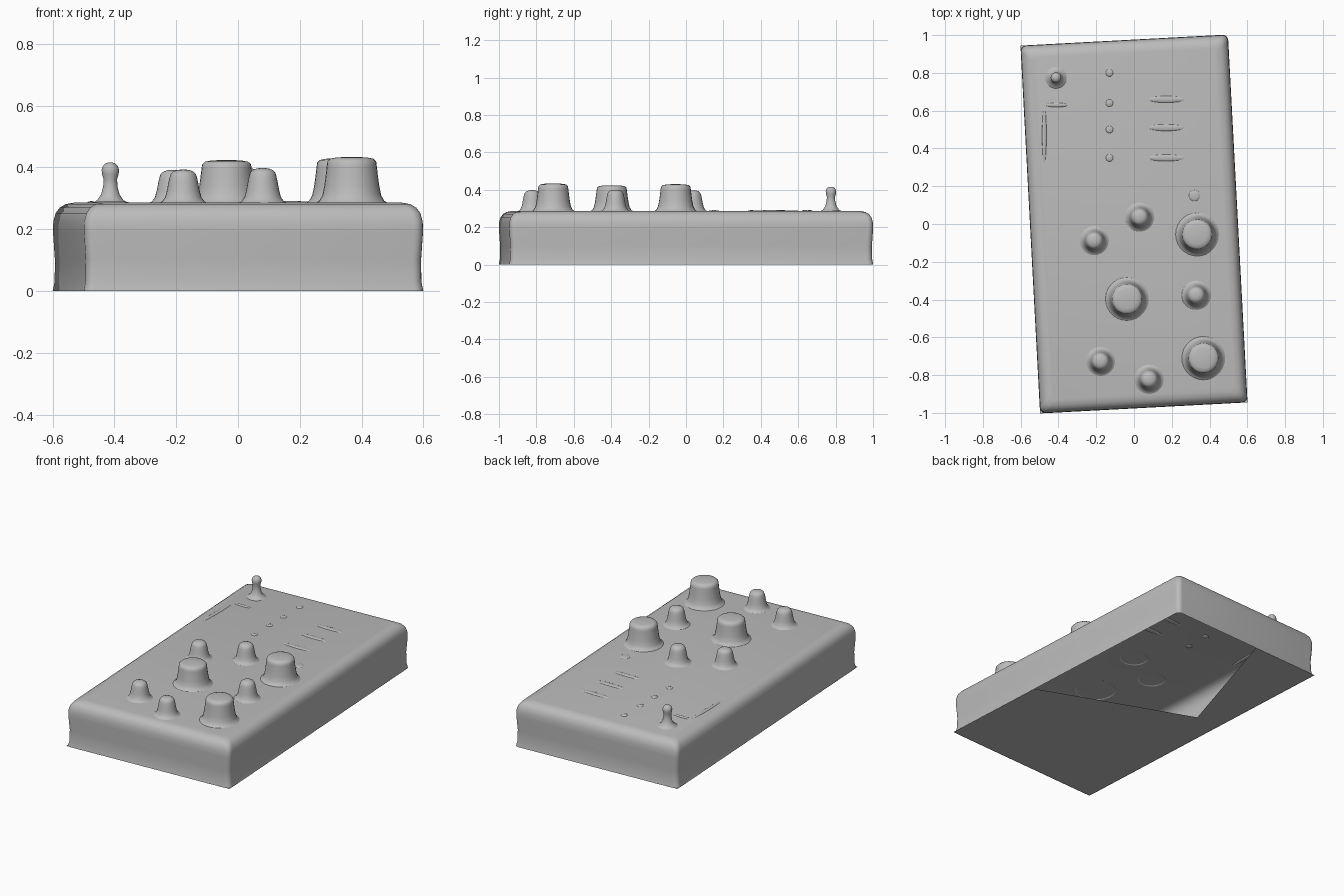
import bpy, bmesh, math
from mathutils import Matrix, Vector

if "Cube" in bpy.data.objects:
    bpy.data.objects.remove(bpy.data.objects["Cube"], do_unlink=True)

W, L, TOP = 1.10, 1.95, 0.286
TURN = Matrix.Rotation(math.radians(3.05), 4, 'Z')

grey = bpy.data.materials.new("plain_grey")
grey.use_nodes = True
tone = (0.5, 0.5, 0.5, 1)
grey.diffuse_color = tone
grey.node_tree.nodes["Principled BSDF"].inputs["Base Color"].default_value = tone


def finish(name, bm, smooth=True):
    mesh = bpy.data.meshes.new(name)
    bm.to_mesh(mesh)
    bm.free()
    mesh.materials.append(grey)
    ob = bpy.data.objects.new(name, mesh)
    bpy.context.collection.objects.link(ob)
    if smooth:
        bpy.ops.object.select_all(action='DESELECT')
        ob.select_set(True)
        bpy.context.view_layer.objects.active = ob
        bpy.ops.object.shade_smooth_by_angle(angle=math.radians(50))
    return ob


def skin(bm, rings):
    """Bridge successive rings of points and cap the last one."""
    loops = [[bm.verts.new(p) for p in ring] for ring in rings]
    for a, b in zip(loops, loops[1:]):
        n = len(a)
        for i in range(n):
            j = (i + 1) % n
            bm.faces.new((a[i], a[j], b[j], b[i]))
    bm.faces.new(loops[-1])


def rounded_rect(inset, z, r=0.03, steps=5):
    pts = []
    for k, (sx, sy) in enumerate(((1, 1), (-1, 1), (-1, -1), (1, -1))):
        for s in range(steps + 1):
            a = math.pi / 2 * (k + s / steps)
            pts.append(TURN @ Vector((sx * (W / 2 - inset - r) + r * math.cos(a),
                                      sy * (L / 2 - inset - r) + r * math.sin(a), z)))
    return pts


# Hollow slab with slightly pinched walls and a soft top edge
bm = bmesh.new()
wall = ((0, 0), (.006, .03), (.007, .1), (.001, .19), (.002, .225),
        (.009, .252), (.022, .27), (.04, .281), (.065, TOP))
skin(bm, [rounded_rect(i, z) for i, z in wall])
finish("slab_shell", bm)

# Partial underside, leaving the opening at one back corner
bm = bmesh.new()


def under(u, v):
    return bm.verts.new(TURN @ Vector((W * (.5 - u), L * (.5 - v), .001)))


front_left, front_right, back_right = under(0, 1), under(1, 1), under(1, 0)
side_end, inner, back_end = under(0, .64), under(.85, .43), under(.57, 0)
bm.faces.new((front_left, side_end, inner, front_right))
bm.faces.new((front_right, inner, back_end, back_right))
finish("underside_panel", bm, False)


# Knobs with flared feet: (radius offset, height fraction) profile
def knob(name, x, y, r, top, profile):
    bm = bmesh.new()
    rings = []
    for dr, h in profile:
        z = TOP - .003 + h * (top - TOP + .003)
        rings.append([Vector((x + (r + dr) * math.cos(i * math.tau / 28),
                              y + (r + dr) * math.sin(i * math.tau / 28), z))
                      for i in range(28)])
    skin(bm, rings)
    finish(name, bm)


foot = ((.04, 0), (.025, .06), (.015, .18), (.009, .38), (.004, .62))
large_cap = ((.001, .8), (-.001, .9), (-.01, .96), (-.028, .985), (-.06, 1))
small_cap = ((0, .78), (-.004, .88), (-.013, .95), (-.026, .99), (-.038, 1))
for i, (x, y, top) in enumerate(((.335, -.055, .43), (-.037, -.397, .424), (.368, -.71, .434))):
    knob(f"large_knob_{i + 1}", x, y, .08, top, foot + large_cap)
for i, (x, y, top) in enumerate(((.03, .037, .397), (-.21, -.088, .392), (.33, -.377, .4),
                                 (-.177, -.727, .393), (.08, -.822, .398))):
    knob(f"small_knob_{i + 1}", x, y, .044, top, foot + small_cap)

# Thin switch lever with a rounded tip
lever = ((.035, 0), (.015, .08), (.002, .22), (-.005, .42), (-.006, .6), (-.001, .72),
         (0, .82), (-.003, .9), (-.011, .97), (-.022, 1))
knob("switch_lever", -.413, .775, .028, .416, lever)

# Faint raised marks on the panel
bm = bmesh.new()
marks = [(-.13, y, .02, .02) for y in (.8, .64, .5, .35)]
marks += [(.17, y, .1, .018) for y in (.35, .51, .66)]
marks += [(.32, .15, .03, .03), (-.41, .63, .06, .012), (-.475, .47, .012, .15)]
for x, y, sx, sy in marks:
    place = Matrix.Translation((x, y, TOP - .001)) @ Matrix.Diagonal((sx, sy, .006, 1))
    bmesh.ops.create_uvsphere(bm, u_segments=16, v_segments=8, radius=1, matrix=place)
finish("raised_marks", bm)
